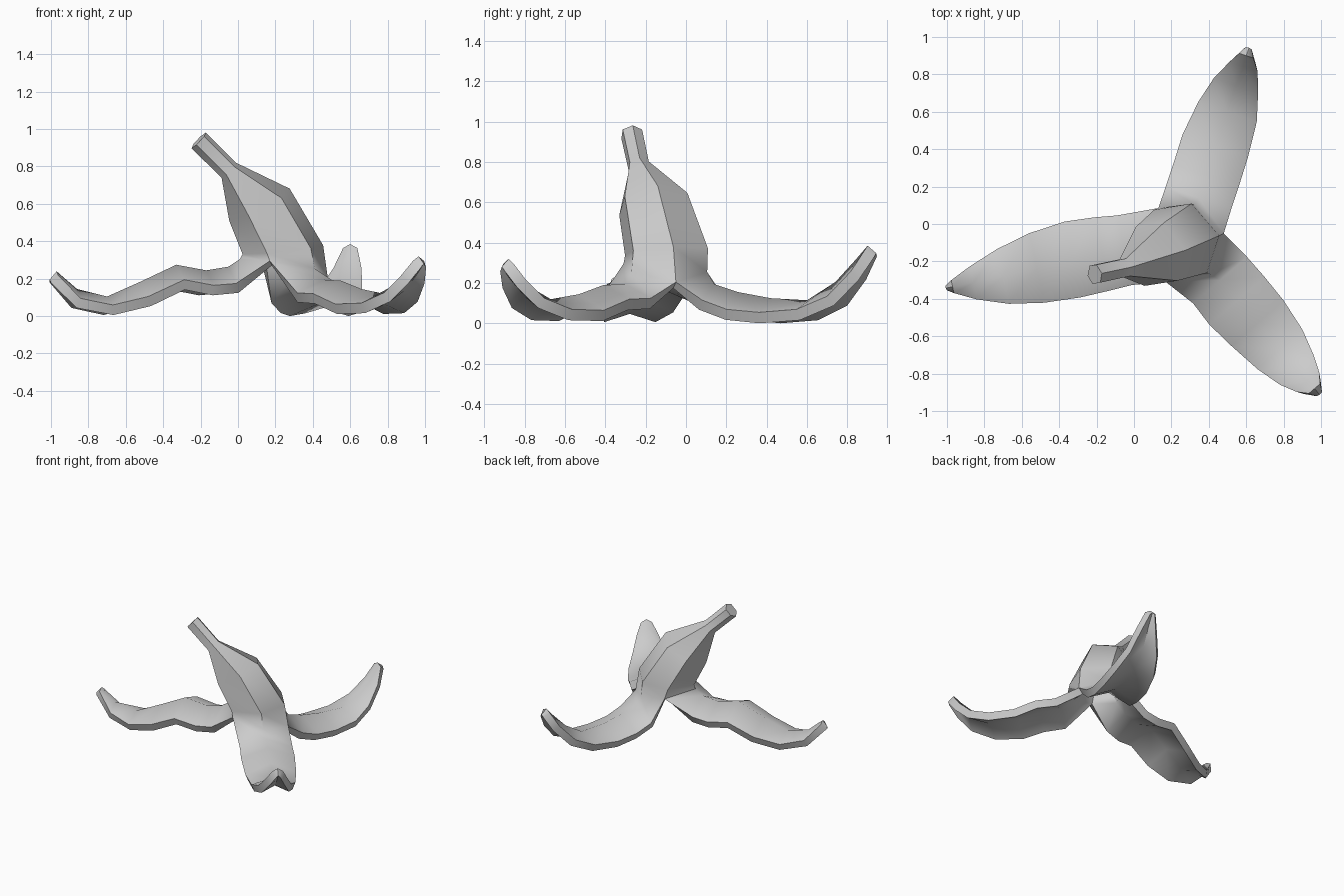
import bpy
from math import cos, sin, radians
from mathutils import Vector

if "Cube" in bpy.data.objects:
    bpy.data.objects.remove(bpy.data.objects["Cube"])

# Six columns round the peel: three flap centrelines and the three seams between
ANGLES = (190, 247, 313, 10, 72, 127)

# Body rings, top down: centre, radius, tilt axis
RINGS = [
    ((-0.21, -0.27, 0.945), 0.057, (-0.72, -0.15, 0.68)),
    ((-0.05, -0.235, 0.785), 0.056, (-0.72, -0.20, 0.68)),
    ((0.115, -0.165, 0.60), 0.185, (-0.45, -0.15, 0.88)),
    ((0.24, -0.10, 0.36), 0.22, (-0.10, -0.05, 1.0)),
]

# Base of the body, where the seams split open
BASE = [(0.01, -0.135, 0.31), (0.17, -0.31, 0.30), (0.41, -0.27, 0.26),
        (0.48, -0.05, 0.21), (0.325, 0.105, 0.26), (0.13, 0.085, 0.28)]

# Flap stations: centre x, y, z, half width, edge z
LEFT_FLAP = [
    (-0.05, -0.14, 0.27, 0.19, 0.18), (-0.17, -0.16, 0.25, 0.20, 0.17),
    (-0.33, -0.19, 0.28, 0.207, 0.20), (-0.52, -0.235, 0.19, 0.19, 0.11),
    (-0.70, -0.28, 0.11, 0.15, 0.065), (-0.86, -0.315, 0.15, 0.09, 0.10),
    (-0.97, -0.335, 0.245, 0.035, 0.225)]
FRONT_FLAP = [
    (0.46, -0.30, 0.20, 0.19, 0.13), (0.55, -0.41, 0.195, 0.195, 0.125),
    (0.66, -0.53, 0.15, 0.185, 0.07), (0.78, -0.67, 0.125, 0.16, 0.075),
    (0.87, -0.78, 0.19, 0.12, 0.13), (0.93, -0.845, 0.27, 0.08, 0.22),
    (0.965, -0.88, 0.325, 0.04, 0.30)]
BACK_FLAP = [
    (0.345, 0.14, 0.20, 0.185, 0.12), (0.385, 0.26, 0.16, 0.185, 0.075),
    (0.435, 0.42, 0.13, 0.185, 0.06), (0.50, 0.60, 0.12, 0.165, 0.075),
    (0.545, 0.74, 0.21, 0.125, 0.14), (0.585, 0.84, 0.32, 0.08, 0.26),
    (0.60, 0.90, 0.39, 0.04, 0.37)]

verts, faces = [], []


def add_row(points):
    start = len(verts)
    verts.extend(Vector(p) for p in points)
    return list(range(start, len(verts)))


def bridge(a, b, closed=False):
    n = len(a)
    for j in range(n if closed else n - 1):
        k = (j + 1) % n
        faces.append((a[j], b[j], b[k], a[k]))


# Stem and body
row = None
for centre, radius, axis in RINGS:
    turn = Vector((0, 0, 1)).rotation_difference(Vector(axis).normalized())
    pts = [Vector(centre) + turn @ Vector((radius * cos(radians(a)), radius * sin(radians(a)), 0))
           for a in ANGLES]
    new = add_row(pts)
    if row:
        bridge(row, new, True)
    else:
        faces.append(tuple(new))
    row = new
base = add_row(BASE)
bridge(row, base, True)

# Three arched flaps
for i, stations in enumerate((LEFT_FLAP, FRONT_FLAP, BACK_FLAP)):
    row = [base[2 * i - 1], base[2 * i], base[2 * i + 1]]
    d = (Vector(stations[-1][:2]) - Vector(stations[0][:2])).normalized()
    for x, y, z, w, ze in stations:
        new = add_row([(x + w * d.y, y - w * d.x, ze), (x, y, z),
                       (x - w * d.y, y + w * d.x, ze)])
        bridge(row, new)
        row = new

mesh = bpy.data.meshes.new("banana_peel")
mesh.from_pydata(verts, [], faces)
peel = bpy.data.objects.new("banana_peel", mesh)
bpy.context.collection.objects.link(peel)

# Skin thickness, thinner inside the stem
group = peel.vertex_groups.new(name="skin")
group.add(list(range(12)), 0.4, 'REPLACE')
group.add(list(range(12, len(verts))), 1.0, 'REPLACE')
skin = peel.modifiers.new("skin", 'SOLIDIFY')
skin.thickness = 0.058
skin.offset = -1
skin.vertex_group = "skin"

bpy.context.view_layer.objects.active = peel
peel.select_set(True)
bpy.ops.object.modifier_apply(modifier="skin")
bpy.ops.object.shade_smooth_by_angle(angle=radians(50))

# Rest on the ground
low = min(v.co.z for v in peel.data.vertices)
for v in peel.data.vertices:
    v.co.z -= low
